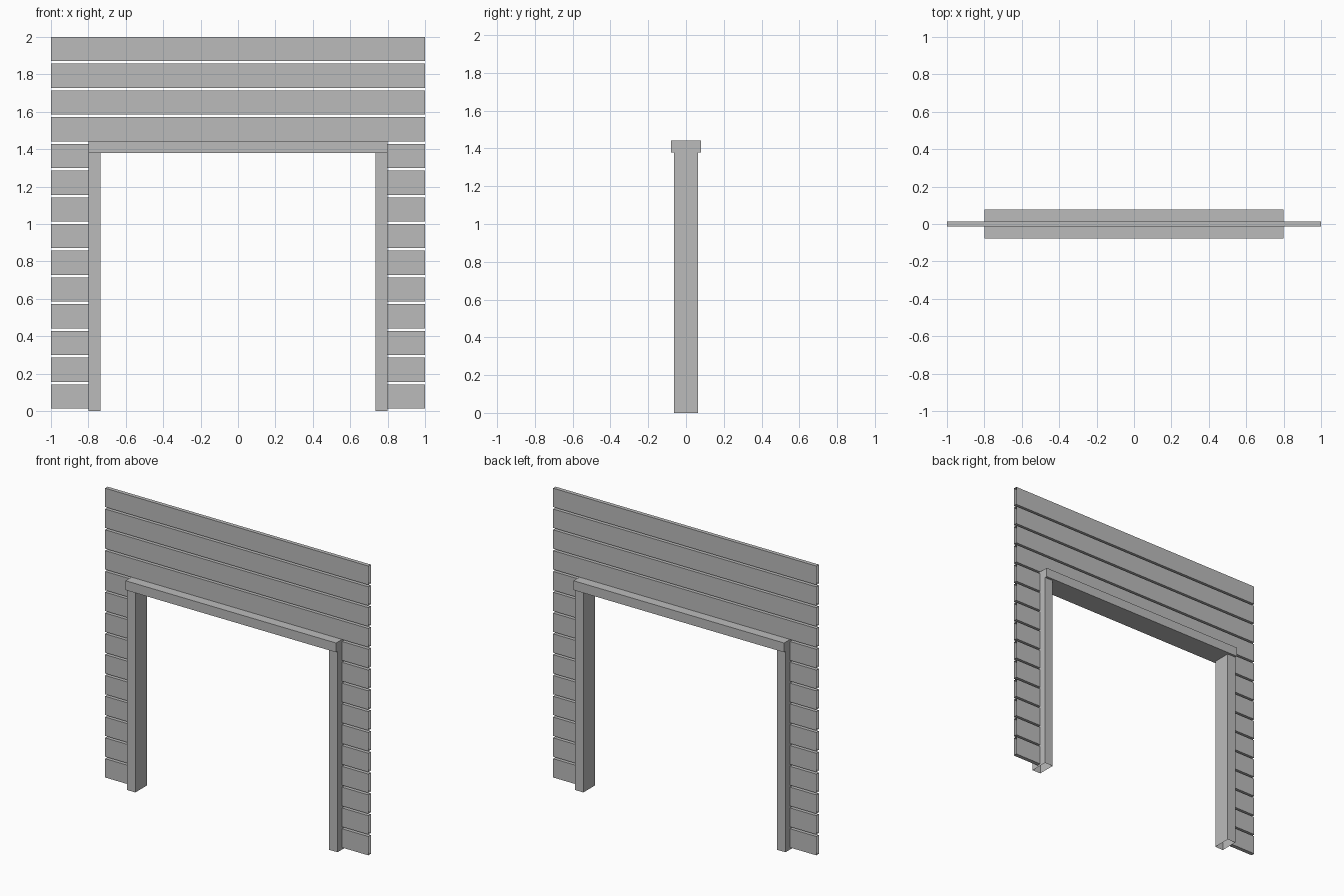
import bpy
import bmesh
from mathutils import Matrix, Vector

cube = bpy.data.objects.get("Cube")
if cube:
    bpy.data.objects.remove(cube, do_unlink=True)

grey = bpy.data.materials.new("plain grey")
grey.use_nodes = True
grey.diffuse_color = (0.5, 0.5, 0.5, 1)
grey.node_tree.nodes["Principled BSDF"].inputs["Base Color"].default_value = grey.diffuse_color


def add_box(name, low, high, open_axis=None):
    """Box between two corners; the two faces across open_axis are left out."""
    low, high = Vector(low), Vector(high)
    bm = bmesh.new()
    bmesh.ops.create_cube(bm, size=1, matrix=Matrix.LocRotScale((low + high) / 2, None, high - low))
    bm.normal_update()
    if open_axis is not None:
        ends = [f for f in bm.faces if abs(f.normal[open_axis]) > 0.9]
        bmesh.ops.delete(bm, geom=ends, context='FACES')
    mesh = bpy.data.meshes.new(name)
    bm.to_mesh(mesh)
    bm.free()
    mesh.materials.append(grey)
    obj = bpy.data.objects.new(name, mesh)
    bpy.context.collection.objects.link(obj)
    return obj


X, Z = 0, 2
OPENING, POST_W, POST_D = 0.8, 0.064, 0.0625
LINTEL_D, LINTEL_LOW, LINTEL_TOP = 0.0785, 1.379, 1.443
PLANK_D, GAP, ROWS, SIDE_ROWS = 0.0135, 0.0135, 14, 10
pitch = 2 / ROWS

# Horizontal cladding: hollow planks, short beside the opening, full width above
for row in range(ROWS):
    low, high = row * pitch + GAP, (row + 1) * pitch
    if row < SIDE_ROWS:
        spans = {"right": (-1, -OPENING), "left": (OPENING, 1)}
    else:
        spans = {"upper": (-1, 1)}
    for side, (x0, x1) in spans.items():
        add_box(f"{side}_plank_{row + 1}", (x0, -PLANK_D, low), (x1, PLANK_D, high), X)

# Door posts, open at the ends
for side, x in (("right", -OPENING), ("left", OPENING - POST_W)):
    add_box(f"{side}_post", (x, -POST_D, 0), (x + POST_W, POST_D, LINTEL_LOW), Z)

# Lintel beam
add_box("lintel", (-OPENING, -LINTEL_D, LINTEL_LOW), (OPENING, LINTEL_D, LINTEL_TOP))
